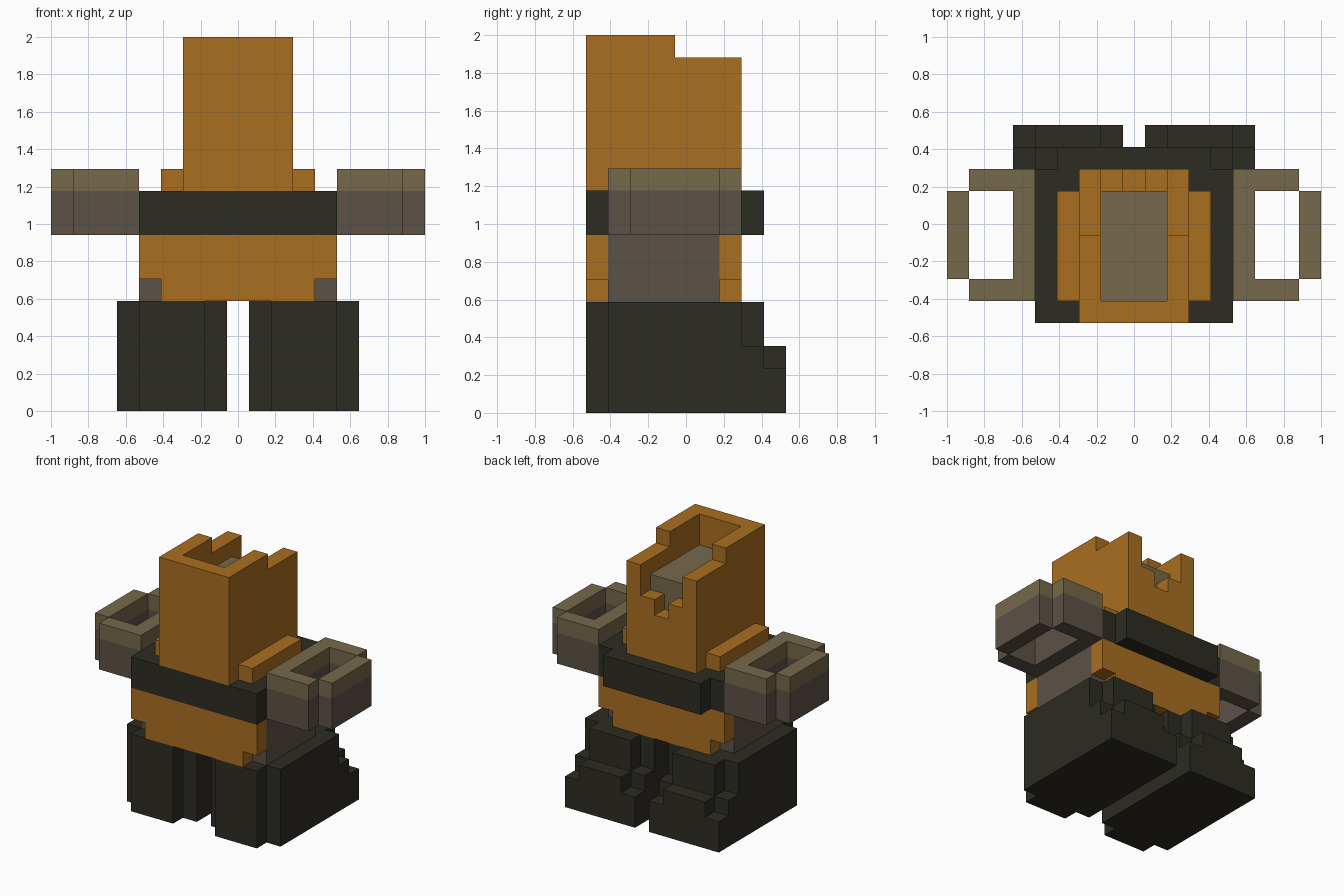
import bpy
import bmesh
from mathutils import Matrix, Vector

if "Cube" in bpy.data.objects:
    bpy.data.objects.remove(bpy.data.objects["Cube"], do_unlink=True)

U = 2 / 17  # one block


def colour(name, rgb):
    mat = bpy.data.materials.new(name)
    mat.use_nodes = True
    mat.diffuse_color = (*rgb, 1)
    mat.node_tree.nodes["Principled BSDF"].inputs["Base Color"].default_value = (*rgb, 1)
    return mat


ORANGE = colour("orange", (0.40, 0.156, 0.015))
DARK = colour("dark_olive", (0.026, 0.025, 0.016))
TAN = colour("tan", (0.181, 0.138, 0.069))
BROWN = colour("grey_brown", (0.107, 0.084, 0.063))


def part(name, boxes, mats, mirror=False):
    """Boxes are (x range, y range, z range) in blocks; a second material colours block heights above 10."""
    bm = bmesh.new()
    for box in boxes:
        lo, hi = (Vector(v) * U for v in zip(*box))
        size = Matrix.Diagonal(hi - lo).to_4x4()
        bmesh.ops.create_cube(bm, size=1, matrix=Matrix.Translation((lo + hi) / 2) @ size)
    if len(mats) > 1:
        for face in bm.faces:
            face.material_index = int(face.calc_center_median().z > 10.1 * U)
    mesh = bpy.data.meshes.new(name)
    bm.to_mesh(mesh)
    bm.free()
    for mat in mats:
        mesh.materials.append(mat)
    obj = bpy.data.objects.new(name, mesh)
    bpy.context.collection.objects.link(obj)
    if mirror:
        mod = obj.modifiers.new("Mirror", "MIRROR")
        mod.use_mirror_merge = False
    return obj


def wide(half):
    return (-half, half)


# Legs with stepped heels
INNER, OUTER = (1.5, 4.5), (0.5, 5.5)
part("legs", [
    (INNER, (-4.5, -3.5), (0, 5)),
    (OUTER, (-3.5, 2.5), (0, 5)),
    (OUTER, (2.5, 3.5), (0, 3)),
    (INNER, (2.5, 3.5), (3, 5)),
    (OUTER, (3.5, 4.5), (0, 2)),
    (INNER, (3.5, 4.5), (2, 3)),
], [DARK], mirror=True)

# Waist: core with a panel in front and behind
part("waist_core", [(wide(4.5), (-3.5, 1.5), (5, 8))], [BROWN])
for name, depth in (("waist_front_panel", (-4.5, -3.5)), ("waist_back_panel", (1.5, 2.5))):
    part(name, [(wide(4.5), depth, (6, 8)), (wide(3.5), depth, (5, 6))], [ORANGE])

# Belt with a pack at the back
part("belt", [
    (wide(4.5), (-4.5, 2.5), (8, 10)),
    (wide(3.5), (2.5, 3.5), (8, 10)),
], [DARK])

# Ring shaped arms in two colour bands
bars = [
    ((4.5, 5.5), (-3.5, 2.5)),
    ((5.5, 7.5), (-3.5, -2.5)),
    ((5.5, 7.5), (1.5, 2.5)),
    ((7.5, 8.5), (-2.5, 1.5)),
]
part("arms", [(*bar, band) for bar in bars for band in ((8, 10), (10, 11))],
     [BROWN, TAN], mirror=True)

# Shoulder strips
part("shoulder_strips", [((2.5, 3.5), (-3.5, 1.5), (10, 11))], [ORANGE], mirror=True)

# Tower walls with the notched back
part("tower_front_wall", [(wide(2.5), (-4.5, -3.5), (10, 17))], [ORANGE])
part("tower_side_walls", [
    ((1.5, 2.5), (-3.5, -0.5), (10, 17)),
    ((1.5, 2.5), (-0.5, 2.5), (10, 16)),
    ((0.5, 1.5), (1.5, 2.5), (13, 14)),
], [ORANGE], mirror=True)
part("tower_back_wall", [(wide(1.5), (1.5, 2.5), (10, 13))], [ORANGE])
part("tower_filling", [(wide(1.5), (-3.5, 1.5), (10, 15))], [TAN])
